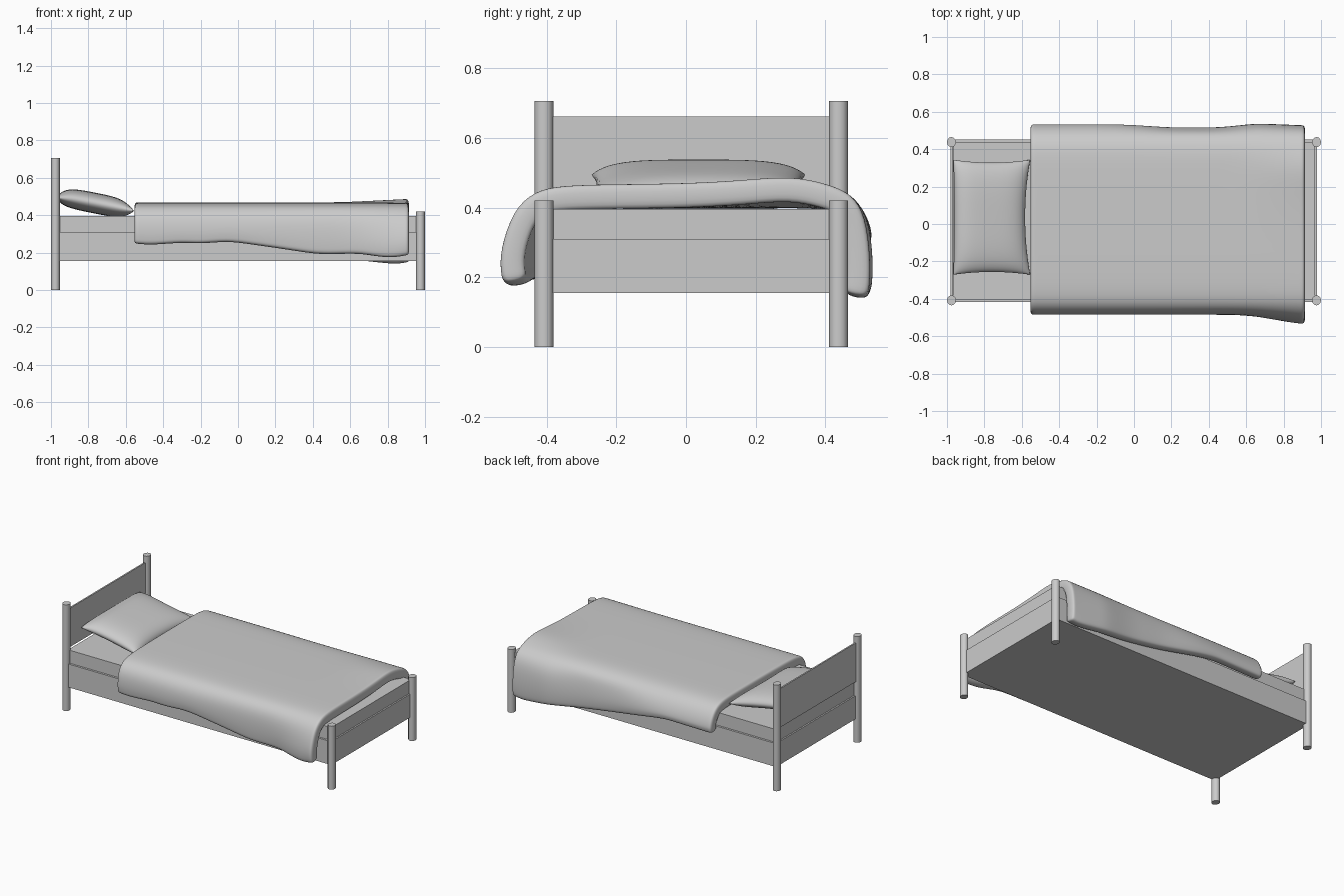
import bpy, bmesh, math

if "Cube" in bpy.data.objects:
    bpy.data.objects.remove(bpy.data.objects["Cube"])

YC = 0.017  # centre line of the bed frame


def box(name, x0, x1, y0, y1, z0, z1):
    bpy.ops.mesh.primitive_cube_add(size=1, location=((x0 + x1) / 2, (y0 + y1) / 2, (z0 + z1) / 2))
    ob = bpy.context.object
    ob.name = name
    ob.scale = (x1 - x0, y1 - y0, z1 - z0)
    return ob


def lerp(x, pts):
    """Piecewise linear lookup in a list of (x, value)."""
    if x <= pts[0][0]:
        return pts[0][1]
    for (a, va), (b, vb) in zip(pts, pts[1:]):
        if x <= b:
            return va + (vb - va) * (x - a) / (b - a)
    return pts[-1][1]


def finish(name, bm):
    bmesh.ops.recalc_face_normals(bm, faces=bm.faces)
    me = bpy.data.meshes.new(name)
    bm.to_mesh(me)
    bm.free()
    me.polygons.foreach_set("use_smooth", [True] * len(me.polygons))
    ob = bpy.data.objects.new(name, me)
    bpy.context.collection.objects.link(ob)
    return ob


def grid_faces(bm, rows):
    for r, s in zip(rows, rows[1:]):
        for i in range(len(r) - 1):
            vs = list(dict.fromkeys((r[i], r[i + 1], s[i + 1], s[i])))
            if len(vs) > 2:
                bm.faces.new(vs)


# Frame, mattress and headboard
box("bed_frame", -0.978, 0.978, YC - 0.434, YC + 0.434, 0.155, 0.31)
box("mattress", -0.968, 0.968, YC - 0.42, YC + 0.42, 0.31, 0.396)
box("headboard", -0.981, -0.971, YC - 0.423, YC + 0.423, 0.404, 0.662)

# Corner posts
for end, sx, h in (("head", -1, 0.706), ("foot", 1, 0.421)):
    for side, sy in (("front", -1), ("back", 1)):
        bpy.ops.mesh.primitive_cylinder_add(vertices=12, radius=1, depth=1,
                                            location=(sx * 0.976, YC - 0.002 + sy * 0.423, h / 2))
        post = bpy.context.object
        post.name = f"{end}_{side}_post"
        post.scale = (0.024, 0.027, h)
        bpy.ops.object.transform_apply(location=False, rotation=False, scale=True)
        bpy.ops.object.shade_smooth_by_angle(angle=math.radians(40))

# Duvet: draped middle surface, thickened and smoothed
front_hem = [(-0.55, .25), (-0.5, .235), (-0.3, .255), (-0.2, .245), (-0.06, .262), (0.2, .225),
             (0.43, .19), (0.65, .195), (0.78, .175), (0.87, .178), (0.91, .19)]
back_hem = [(-0.55, .29), (-0.2, .295), (0.2, .225), (0.6, .165), (0.84, .138), (0.91, .15)]
flare = [(0.6, 0), (0.88, 1), (0.91, 1)]
back_out = [(-0.05, .497), (0.2, .48), (0.47, .48), (0.65, .502), (0.91, .492)]
rise = [(0.55, 0), (0.91, 1)]

bm = bmesh.new()
rows = []
for x in (-0.555, -0.535, -0.45, -0.3, -0.2, -0.06, 0.07, 0.2, 0.32, 0.43, 0.54, 0.65, 0.72, 0.79, 0.85, 0.895, 0.915):
    hf, hb = lerp(x, front_hem), lerp(x, back_hem)
    f, k, yb = lerp(x, flare), lerp(x, rise), lerp(x, back_out)
    section = [
        (-0.445 - .045 * f, hf), (-0.448 - .05 * f, hf + .03), (-0.452 - .048 * f, hf + .45 * (.38 - hf)),
        (-0.447 - .02 * f, .375), (-0.42 + .0 * f, .415), (-0.36, .429), (-0.2, .432),
        (0.0, .434), (0.17, .434 + .01 * k), (0.3, .434 + .024 * k), (0.4, .431 + .003 * k),
        (0.455, .412), (yb - .01, .365), (yb + .002, hb + .5 * (.365 - hb)), (yb, hb + .03), (yb - .006, hb)]
    rows.append([bm.verts.new((x, y, z)) for y, z in section])
grid_faces(bm, rows)
duvet = finish("duvet", bm)
mod = duvet.modifiers.new("thickness", "SOLIDIFY")
mod.thickness = 0.07
mod.offset = 0
mod = duvet.modifiers.new("smooth", "SUBSURF")
mod.levels = mod.render_levels = 2

# Pillow: two puffed sheets joined at a rim, tilted against the headboard
N = 14
bm = bmesh.new()
sheets = {}
for s in (1, -1):
    rows = []
    for i in range(N + 1):
        row = []
        for j in range(N + 1):
            if s < 0 and (i in (0, N) or j in (0, N)):
                row.append(sheets[1][i][j])
                continue
            u = math.sin(math.pi / 2 * (2 * i / N - 1))
            v = math.sin(math.pi / 2 * (2 * j / N - 1))
            x = -0.76 + 0.207 * u * (1 - .02 * (1 - v * v))
            if u > 0:
                x -= 0.024 * u * (1 - v * v)
            y = 0.036 + 0.31 * v * (1 - .05 * (1 - u * u))
            puff = 0.056 * ((1 - u ** 4) * (1 - v ** 4)) ** 0.5
            mid = lerp(x, [(-0.96, .494), (-0.88, .487), (-0.75, .462), (-0.55, .422)])
            row.append(bm.verts.new((x, y, mid + s * puff)))
        rows.append(row)
    sheets[s] = rows
    grid_faces(bm, rows)
pillow = finish("pillow", bm)
mod = pillow.modifiers.new("smooth", "SUBSURF")
mod.levels = mod.render_levels = 1
